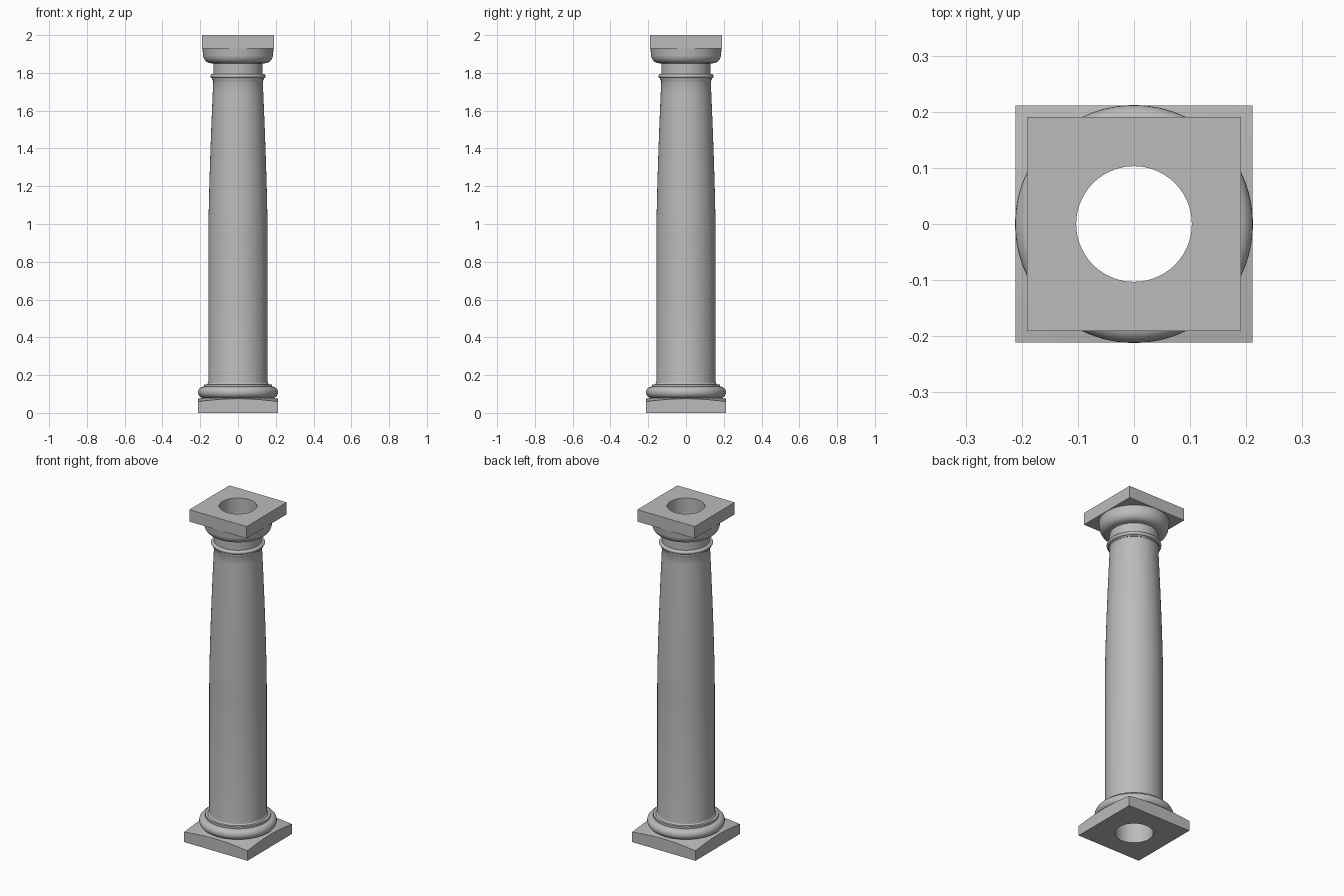
import bpy, bmesh
from math import sin, cos, pi, radians

cube = bpy.data.objects.get("Cube")
if cube:
    bpy.data.objects.remove(cube)

SEG = 96
BORE = 0.103

stone = bpy.data.materials.new("grey stone")
stone.use_nodes = True
GREY = (0.5, 0.5, 0.5, 1)
stone.diffuse_color = GREY
stone.node_tree.nodes["Principled BSDF"].inputs["Base Color"].default_value = GREY


def ring_solid(name, loops):
    """Skin closed loops of SEG points into a tube that closes on itself."""
    bm = bmesh.new()
    rows = [[bm.verts.new(p) for p in loop] for loop in loops]
    for a, b in zip(rows, rows[1:] + rows[:1]):
        for i in range(SEG):
            j = (i + 1) % SEG
            bm.faces.new((a[i], a[j], b[j], b[i]))
    bmesh.ops.recalc_face_normals(bm, faces=bm.faces)
    mesh = bpy.data.meshes.new(name)
    bm.to_mesh(mesh)
    bm.free()
    mesh.materials.append(stone)
    obj = bpy.data.objects.new(name, mesh)
    bpy.context.collection.objects.link(obj)
    bpy.ops.object.select_all(action="DESELECT")
    obj.select_set(True)
    bpy.context.view_layer.objects.active = obj
    bpy.ops.object.shade_smooth_by_angle(angle=radians(30))
    return obj


def circle(r, z):
    return [(r * cos(2 * pi * i / SEG), r * sin(2 * pi * i / SEG), z) for i in range(SEG)]


def square(half, height):
    """Square loop; height is a function of the distance from the axis."""
    pts = []
    for i in range(SEG):
        c, s = cos(2 * pi * i / SEG), sin(2 * pi * i / SEG)
        r = half / max(abs(c), abs(s))
        pts.append((r * c, r * s, height(r)))
    return pts


def lathe(name, outline, low, high):
    """Hollow turned part: outline runs upward, the bore closes it."""
    profile = [(BORE, low)] + outline + [(BORE, high)]
    return ring_solid(name, [circle(r, z) for r, z in profile])


def arc(r, z, rx, rz, start, end, steps=12):
    angles = [radians(start + (end - start) * k / steps) for k in range(steps + 1)]
    return [(r + rx * cos(a), z + rz * sin(a)) for a in angles]


# Square plinth with a gently conical, weathered top
def slope(r):
    return 0.075 - 0.17 * (r - 0.211)


ring_solid("plinth", [circle(BORE, 0), square(0.211, lambda r: 0),
                      square(0.211, slope), circle(BORE, slope(BORE))])

# Base roll and the fillet above it
base = arc(0.182, 0.109, 0.03, 0.03, -90, 90) + [(0.179, 0.139), (0.179, 0.151)]
lathe("base_moulding", base, slope(BORE), 0.151)

# Shaft: straight below, tapering with a slight swell above
shaft = [(0.165, 0.151), (0.159, 0.158), (0.157, 0.17), (0.157, 0.93)]
for k in range(1, 17):
    t = k / 16
    shaft.append((0.157 - 0.026 * t ** 1.45, 0.93 + 0.825 * t))
lathe("shaft", shaft + [(0.135, 1.764)], 0.151, 1.764)

# Necking ring
ring = [(0.138, 1.764), (0.138, 1.772)] + arc(0.134, 1.783, 0.013, 0.011, -80, 90)
lathe("neck_ring", ring, 1.764, 1.794)

# Plain neck
lathe("neck", [(0.131, 1.794), (0.131, 1.85)], 1.794, 1.85)

# Rounded cushion under the top slab
cushion = [(0.14, 1.85)] + arc(0.145, 1.898, 0.04, 0.046, -90, 0) + [(0.189, 1.928)]
lathe("capital_cushion", cushion, 1.85, 1.928)

# Square top slab
ring_solid("abacus", [circle(BORE, 1.928), square(0.191, lambda r: 1.928),
                      square(0.191, lambda r: 2), circle(BORE, 2)])
